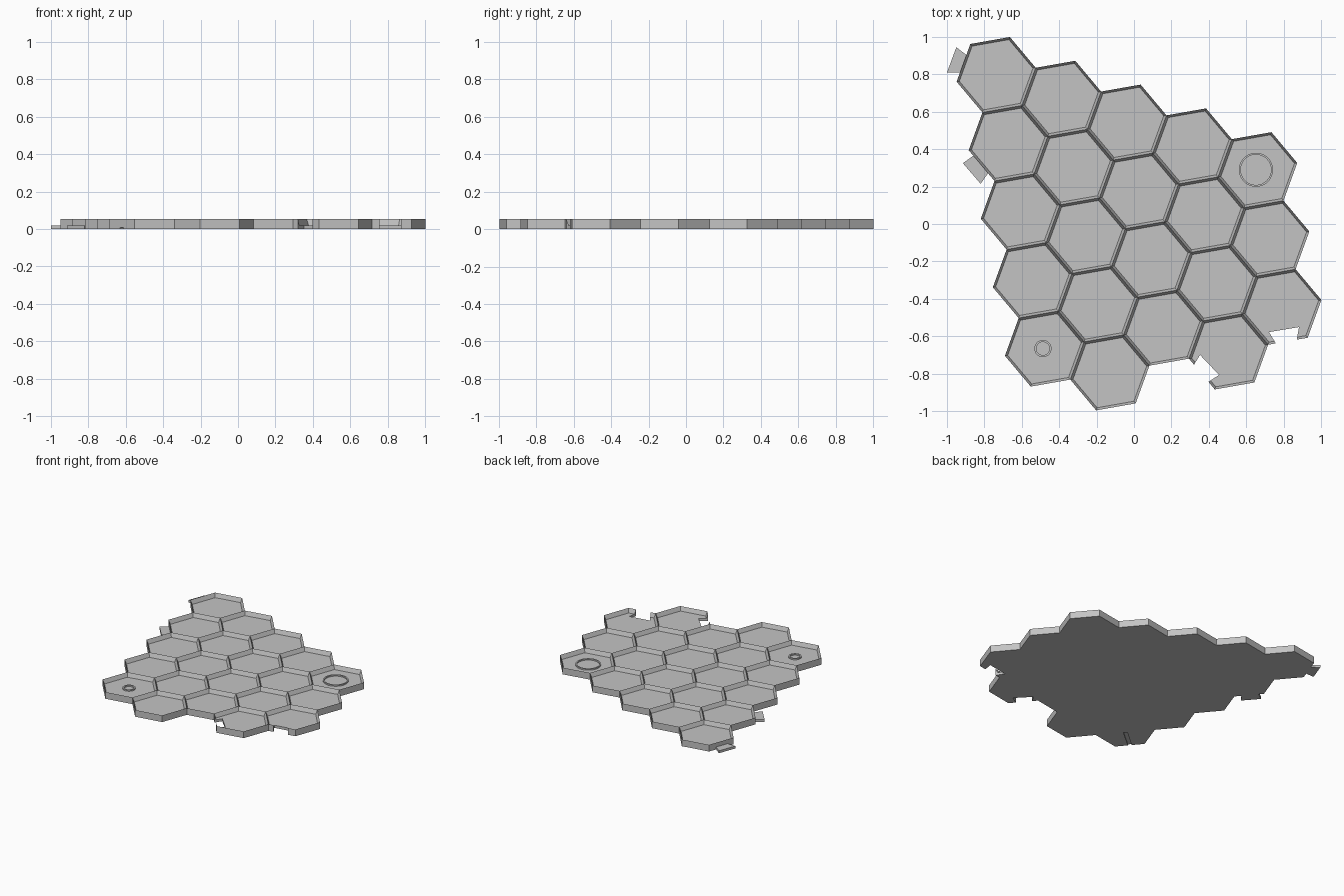
import bpy
import bmesh
from math import radians, cos, sin, sqrt, pi
from mathutils import Vector

cube = bpy.data.objects.get("Cube")
if cube:
    bpy.data.objects.remove(cube, do_unlink=True)

PITCH = 0.372            # distance between neighbouring cells
RADIUS = PITCH / sqrt(3)
HEIGHT = 0.053
FLOOR = 0.02
WALL = 0.013
FIRST = Vector((-0.737, 0.798, 0))

grey = bpy.data.materials.new("light grey")
grey.use_nodes = True
colour = (0.55, 0.55, 0.55, 1)
grey.diffuse_color = colour
grey.node_tree.nodes["Principled BSDF"].inputs["Base Color"].default_value = colour


def polar(r, degrees):
    a = radians(degrees)
    return Vector((r * cos(a), r * sin(a), 0))


def cell_centre(column, row):
    return FIRST + column * polar(PITCH, -20) + row * polar(PITCH, -80)


def finish(bm, name):
    bmesh.ops.recalc_face_normals(bm, faces=bm.faces)
    mesh = bpy.data.meshes.new(name)
    bm.to_mesh(mesh)
    bm.free()
    mesh.materials.append(grey)
    obj = bpy.data.objects.new(name, mesh)
    bpy.context.collection.objects.link(obj)
    return obj


def extrude_up(bm, height):
    out = bmesh.ops.extrude_face_region(bm, geom=bm.faces[:], use_keep_orig=True)["geom"]
    verts = [g for g in out if isinstance(g, bmesh.types.BMVert)]
    bmesh.ops.translate(bm, verts=verts, vec=(0, 0, height))
    bmesh.ops.recalc_face_normals(bm, faces=bm.faces)


def prism(name, points, bottom, top):
    bm = bmesh.new()
    bm.faces.new([bm.verts.new((x, y, bottom)) for x, y in points])
    extrude_up(bm, top - bottom)
    return finish(bm, name)


def cut(target, cutter):
    mod = target.modifiers.new("cut", 'BOOLEAN')
    mod.operation = 'DIFFERENCE'
    mod.solver = 'EXACT'
    mod.object = cutter
    bpy.context.view_layer.objects.active = target
    bpy.ops.object.modifier_apply(modifier=mod.name)
    bpy.data.objects.remove(cutter, do_unlink=True)


def ring(name, x, y, outer, inner, top, sides=48):
    bm = bmesh.new()
    loops = []
    for r, z in ((outer, FLOOR - 0.004), (outer, top), (inner, top), (inner, FLOOR - 0.004)):
        loops.append([bm.verts.new((x + r * cos(2 * pi * i / sides),
                                    y + r * sin(2 * pi * i / sides), z))
                      for i in range(sides)])
    for k in range(4):
        a, b = loops[k], loops[(k + 1) % 4]
        for i in range(sides):
            j = (i + 1) % sides
            bm.faces.new((a[i], a[j], b[j], b[i]))
    return finish(bm, name)


# Tray of hexagonal cells, sunk from the top and sharing thin walls
bm = bmesh.new()
for row, count in enumerate((5, 5, 5, 4, 2)):
    for column in range(count):
        c = cell_centre(column, row)
        bm.faces.new([bm.verts.new(c + polar(RADIUS, 10 + 60 * k)) for k in range(6)])
bmesh.ops.remove_doubles(bm, verts=bm.verts, dist=0.002)
extrude_up(bm, HEIGHT)
tops = [f for f in bm.faces if f.calc_center_median().z > HEIGHT - 0.001]
bmesh.ops.inset_individual(bm, faces=tops, thickness=WALL, use_even_offset=True)
bmesh.ops.translate(bm, verts=list({v for f in tops for v in f.verts}),
                    vec=(0, 0, FLOOR - HEIGHT))
tray = finish(bm, "hexagon_tray")

# Dovetail slots in the front edges
cut(tray, prism("right_slot_cutter",
                [(0.868, -0.635), (0.872, -0.61), (0.882, -0.551),
                 (0.722, -0.578), (0.754, -0.631), (0.766, -0.655)], -0.1, 0.2))
cut(tray, prism("left_slot_cutter",
                [(0.375, -0.86), (0.396, -0.845), (0.455, -0.807),
                 (0.353, -0.70), (0.32, -0.754), (0.308, -0.775)], -0.1, 0.2))

# Shallow channel under the small ring, leaving through the outer edge
start = cell_centre(0, 4)
out = polar(1, 220)
side = polar(0.014, 130)
ends = [start + side, start + out * 0.22 + side, start + out * 0.22 - side, start - side]
cut(tray, prism("channel_cutter", [(p.x, p.y) for p in ends], -0.05, 0.008))

# Low dovetail tabs on the left edges
prism("back_tab", [(-1.0, 0.81), (-0.926, 0.81), (-0.882, 0.893), (-0.95, 0.945)], 0, FLOOR - 0.001)
prism("side_tab", [(-0.915, 0.325), (-0.82, 0.215), (-0.777, 0.276), (-0.855, 0.368)], 0, FLOOR - 0.001)

# Raised rings on the floors of two corner cells
ring("large_ring", 0.652, 0.29, 0.091, 0.081, FLOOR + 0.01)
ring("small_ring", -0.487, -0.666, 0.046, 0.035, FLOOR + 0.01)
